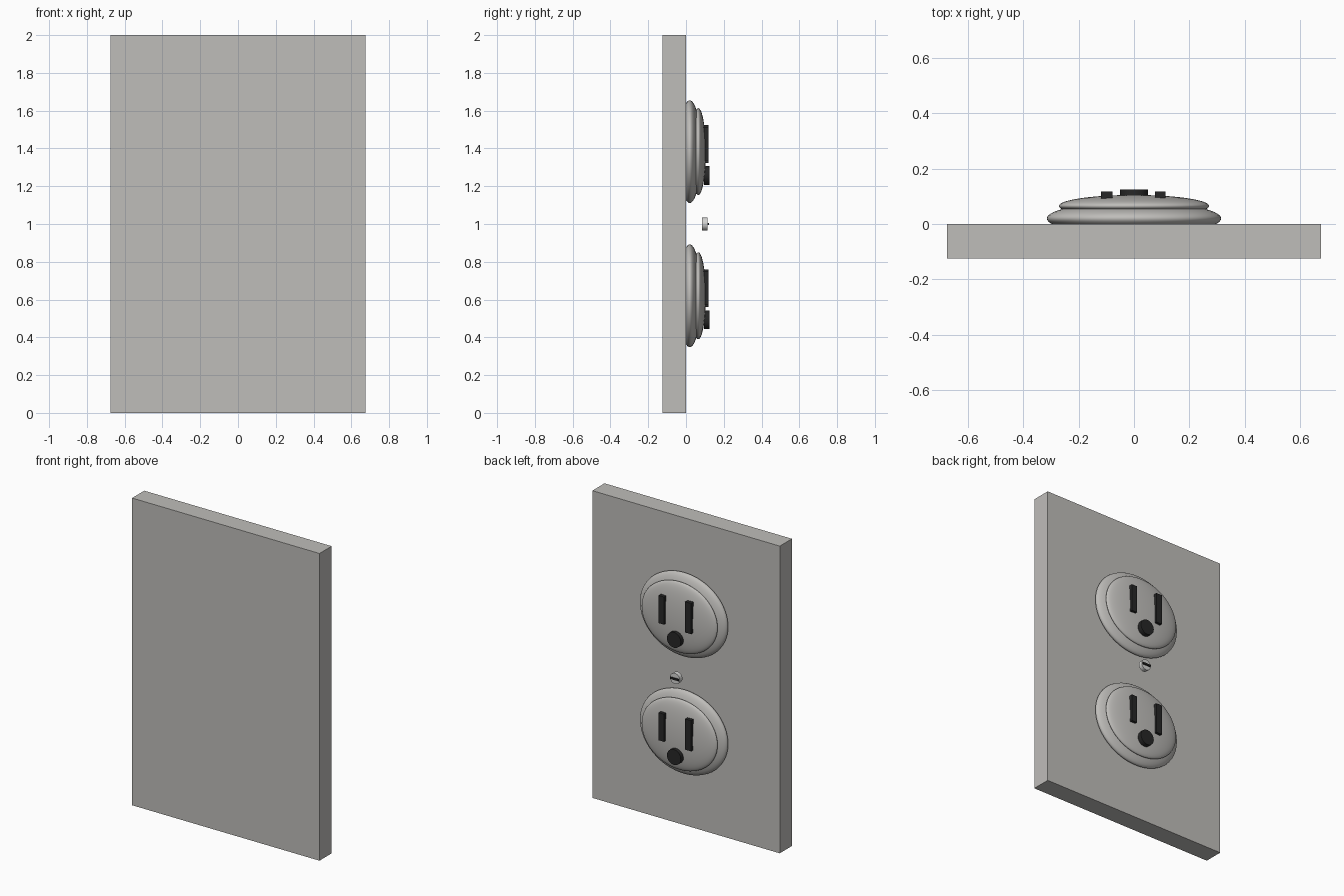
import bpy
import math

cube = bpy.data.objects.get("Cube")
if cube:
    bpy.data.objects.remove(cube, do_unlink=True)


def material(name, r, g, b):
    m = bpy.data.materials.new(name)
    m.use_nodes = True
    m.diffuse_color = (r, g, b, 1)
    m.node_tree.nodes["Principled BSDF"].inputs["Base Color"].default_value = (r, g, b, 1)
    return m


plastic = material("warm grey plastic", 0.52, 0.51, 0.49)
metal = material("pale metal", 0.65, 0.65, 0.64)
black = material("slot black", 0.02, 0.02, 0.02)


def finish(name, mat, size=None):
    ob = bpy.context.object
    ob.name = name
    ob.data.materials.append(mat)
    if size:
        ob.scale = size
    bpy.ops.object.transform_apply(location=False, rotation=True, scale=True)
    return ob


def box(name, centre, size, mat):
    bpy.ops.mesh.primitive_cube_add(size=1, location=centre)
    return finish(name, mat, size)


def disc(name, centre, radius, depth, mat):
    bpy.ops.mesh.primitive_cylinder_add(vertices=32, radius=radius, depth=depth,
                                        location=centre, rotation=(math.pi / 2, 0, 0))
    ob = finish(name, mat)
    bpy.ops.object.shade_smooth_by_angle(angle=math.radians(40))
    return ob


def dome(name, centre, radii, mat):
    # Flattened sphere with its pole facing out of the wall plate
    bpy.ops.mesh.primitive_uv_sphere_add(segments=64, ring_count=32, radius=1,
                                         location=centre, rotation=(math.pi / 2, 0, 0))
    bpy.ops.object.transform_apply(location=False, rotation=True, scale=False)
    ob = finish(name, mat, radii)
    bpy.ops.object.shade_smooth()
    return ob


# Wall plate
box("wall_plate", (0, -0.063, 1), (1.35, 0.125, 2), plastic)

# Two sockets, each with a rim, a face, two blade slots and a ground hole
for side, z in (("upper", 1.383), ("lower", 0.62)):
    dome(side + "_socket_rim", (0, 0.02, z), (0.315, 0.06, 0.272), plastic)
    dome(side + "_socket_face", (0, 0.065, z), (0.272, 0.04, 0.23), plastic)
    box(side + "_left_slot", (0.095, 0.105, z + 0.04), (0.038, 0.026, 0.18), black)
    box(side + "_right_slot", (-0.098, 0.105, z + 0.04), (0.042, 0.026, 0.2), black)
    disc(side + "_ground_hole", (0, 0.11, z - 0.127), 0.05, 0.03, black)

# Centre screw with its driver slot
disc("screw_head", (0, 0.1, 1), 0.035, 0.028, metal)
box("screw_slot", (0, 0.118, 1), (0.06, 0.01, 0.011), black)
